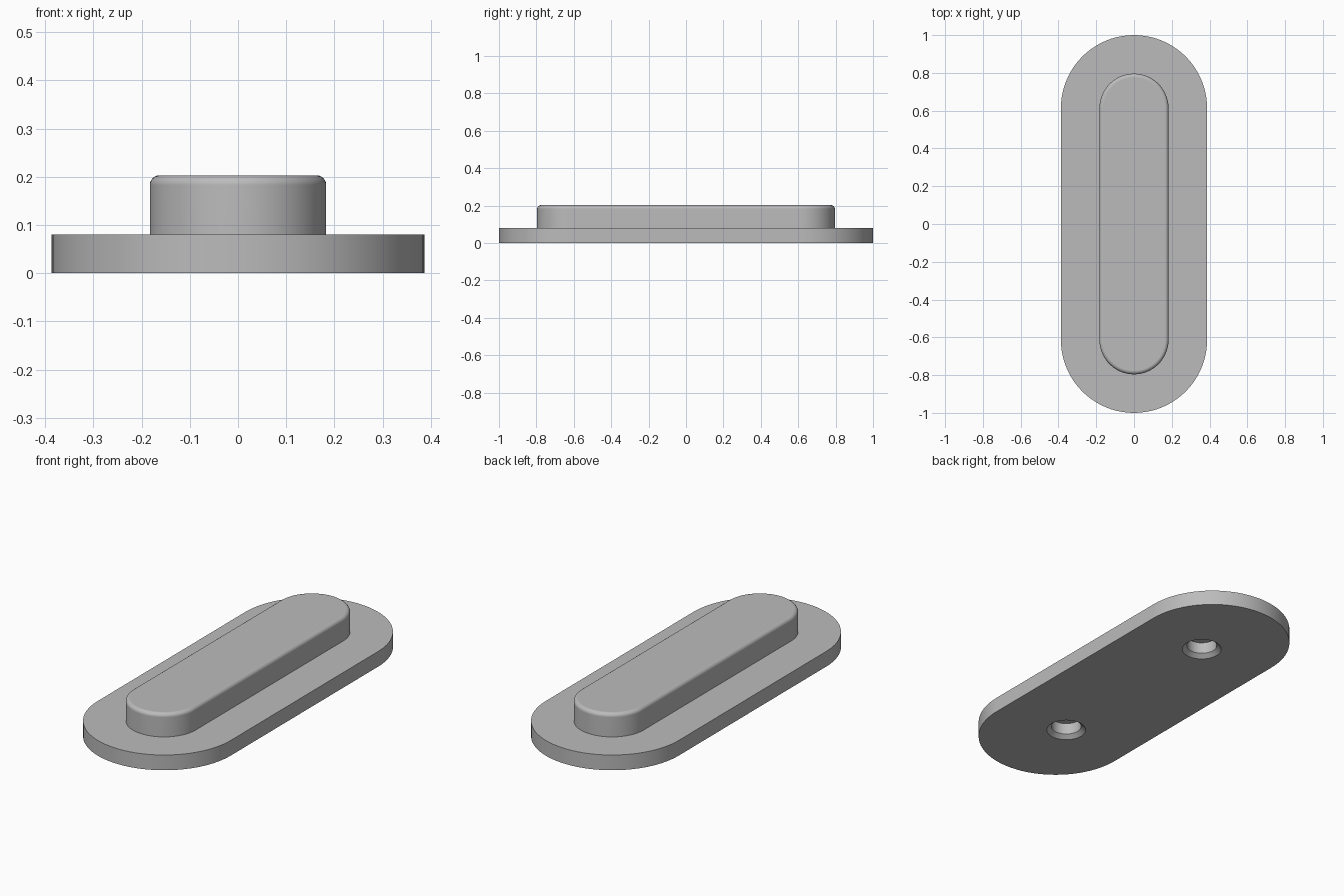
import bpy
import bmesh
from math import cos, sin, pi, radians

if "Cube" in bpy.data.objects:
    bpy.data.objects.remove(bpy.data.objects["Cube"])

END_Y = 0.613        # centre of the rounded ends
PLATE_TOP = 0.08
HOLE_Y = 0.53

grey = bpy.data.materials.new("plain grey")
grey.use_nodes = True
colour = (0.5, 0.5, 0.5, 1)
grey.diffuse_color = colour
grey.node_tree.nodes["Principled BSDF"].inputs["Base Color"].default_value = colour


def add_object(name, bm):
    bmesh.ops.recalc_face_normals(bm, faces=bm.faces[:])
    mesh = bpy.data.meshes.new(name)
    bm.to_mesh(mesh)
    bm.free()
    mesh.materials.append(grey)
    obj = bpy.data.objects.new(name, mesh)
    bpy.context.collection.objects.link(obj)
    return obj


def slot_solid(name, radius, bottom, top, fillet=0.0, steps=40):
    """Extruded slot outline with an optional rounded top rim."""
    bm = bmesh.new()
    outline = []
    for start, centre in ((0, END_Y), (pi, -END_Y)):
        for i in range(steps + 1):
            a = start + pi * i / steps
            outline.append(bm.verts.new((radius * cos(a), centre + radius * sin(a), bottom)))
    base = bm.faces.new(outline)
    new = bmesh.ops.extrude_face_region(bm, geom=[base], use_keep_orig=True)["geom"]
    lifted = [v for v in new if isinstance(v, bmesh.types.BMVert)]
    bmesh.ops.translate(bm, verts=lifted, vec=(0, 0, top - bottom))
    if fillet:
        rim = [e for e in bm.edges if all(v.co.z > top - 1e-5 for v in e.verts)]
        bmesh.ops.bevel(bm, geom=rim, offset=fillet, segments=6, profile=0.5, affect='EDGES')
    return add_object(name, bm)


def hole_cutter(name, y, steps=48):
    """Countersunk blind hole, turned from a short (radius, height) profile."""
    bm = bmesh.new()
    profile = ((0.12, -0.02), (0.098, 0), (0.075, 0.02), (0.075, PLATE_TOP))
    rings = [[bm.verts.new((r * cos(2 * pi * i / steps), y + r * sin(2 * pi * i / steps), z))
              for i in range(steps)] for r, z in profile]
    for low, high in zip(rings, rings[1:]):
        for i in range(steps):
            j = (i + 1) % steps
            bm.faces.new((low[i], low[j], high[j], high[i]))
    bm.faces.new(rings[0])
    bm.faces.new(rings[-1])
    obj = add_object(name, bm)
    obj.hide_render = True
    return obj


def combine(target, tool, operation):
    mod = target.modifiers.new(operation.lower(), 'BOOLEAN')
    mod.operation = operation
    mod.solver = 'EXACT'
    mod.object = tool
    bpy.context.view_layer.objects.active = target
    bpy.ops.object.modifier_apply(modifier=mod.name)
    bpy.data.objects.remove(tool)


# Base plate joined with the raised bar
plate = slot_solid("base_plate_with_raised_bar", 0.387, 0, PLATE_TOP)
bar = slot_solid("raised_bar", 0.183, PLATE_TOP / 2, 0.203, fillet=0.02)
combine(plate, bar, 'UNION')

# Two countersunk screw holes in the underside
for side in (-1, 1):
    combine(plate, hole_cutter("screw_hole_cutter", side * HOLE_Y), 'DIFFERENCE')

# Smooth curved walls, crisp edges
bpy.ops.object.select_all(action='DESELECT')
plate.select_set(True)
bpy.context.view_layer.objects.active = plate
bpy.ops.object.shade_smooth_by_angle(angle=radians(30))
weighted = plate.modifiers.new("weighted normals", 'WEIGHTED_NORMAL')
weighted.keep_sharp = True
